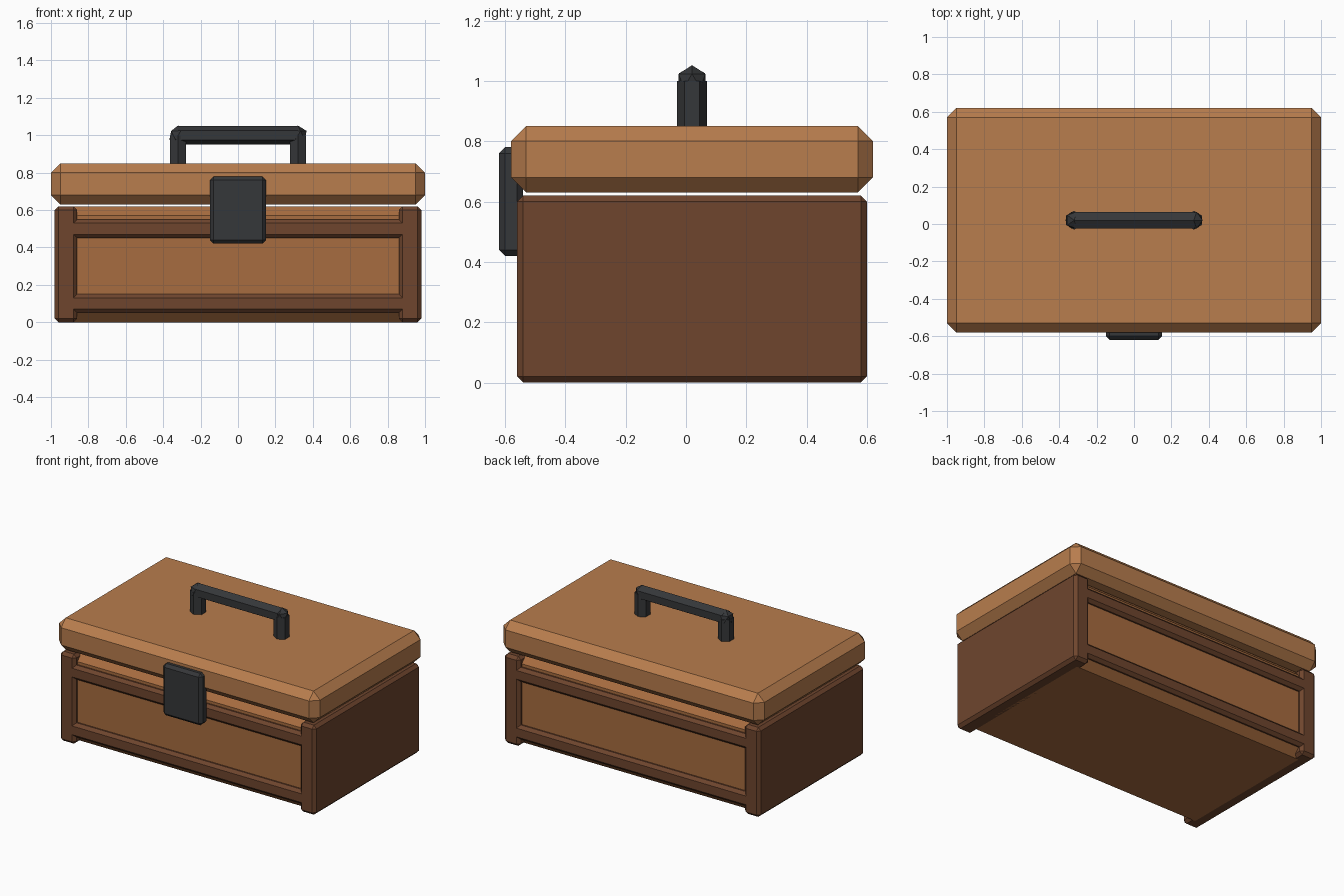
import bpy, math

if "Cube" in bpy.data.objects:
    bpy.data.objects.remove(bpy.data.objects["Cube"])

YC = 0.02  # chest body sits slightly back so the latch balances the footprint


def material(name, rgb):
    m = bpy.data.materials.new(name)
    m.diffuse_color = (*rgb, 1)
    m.use_nodes = True
    m.node_tree.nodes["Principled BSDF"].inputs["Base Color"].default_value = m.diffuse_color
    return m


LID = material("light_wood", (0.48, 0.205, 0.075))
PANEL = material("warm_wood", (0.39, 0.15, 0.05))
FRAME = material("dark_wood", (0.158, 0.06, 0.027))
METAL = material("dark_metal", (0.036, 0.038, 0.041))


def finish(name, mat):
    ob = bpy.context.object
    ob.name = name
    ob.data.materials.append(mat)
    return ob


def box(name, x, y, z, bevel, mat):
    """Chamfered box from (min, max) ranges."""
    lo, hi = zip(x, y, z)
    bpy.ops.mesh.primitive_cube_add(size=1, location=[(a + b) / 2 for a, b in zip(lo, hi)])
    ob = finish(name, mat)
    ob.scale = [b - a for a, b in zip(lo, hi)]
    bpy.ops.object.transform_apply(location=False, rotation=False, scale=True)
    mod = ob.modifiers.new("chamfer", 'BEVEL')
    mod.width = bevel
    mod.segments = 1
    return ob


def deep(half):
    return (YC - half, YC + half)


# Body with slightly recessed front and back panels
box("body", (-0.95, 0.95), deep(0.55), (0, 0.62), 0.05, PANEL)

# Rails across front and back, flush with the side boards
for name, z0 in (("lower", 0.05), ("upper", 0.45)):
    for side, s in (("front", -1), ("back", 1)):
        y = sorted((YC + s * 0.48, YC + s * 0.58))
        box(f"{side}_{name}_rail", (-0.95, 0.95), y, (z0, z0 + 0.1), 0.02, FRAME)

# Side boards
for name, s in (("left", -1), ("right", 1)):
    box(f"{name}_side_board", sorted((s * 0.86, s * 0.98)), deep(0.58), (0, 0.62), 0.02, FRAME)

# Lid and latch
box("lid", (-1, 1), deep(0.60), (0.63, 0.85), 0.05, LID)
box("latch", (-0.15, 0.15), (-0.62, -0.54), (0.42, 0.78), 0.02, METAL)

# Handle: six-sided posts and bar, faceted balls at the corners
for name, x in (("left", -0.32), ("right", 0.32)):
    bpy.ops.mesh.primitive_cylinder_add(vertices=6, radius=0.05, depth=0.18, location=(x, YC, 0.91))
    finish(f"{name}_handle_post", METAL)
    bpy.ops.mesh.primitive_ico_sphere_add(subdivisions=1, radius=0.052, location=(x, YC, 1.0))
    finish(f"{name}_handle_corner", METAL)
bpy.ops.mesh.primitive_cylinder_add(vertices=6, radius=0.05, depth=0.64, location=(0, YC, 1.0))
bar = finish("handle_bar", METAL)
# Turn the bar along x with a ridge on top
bar.rotation_euler = (math.radians(90), 0, math.radians(90))
